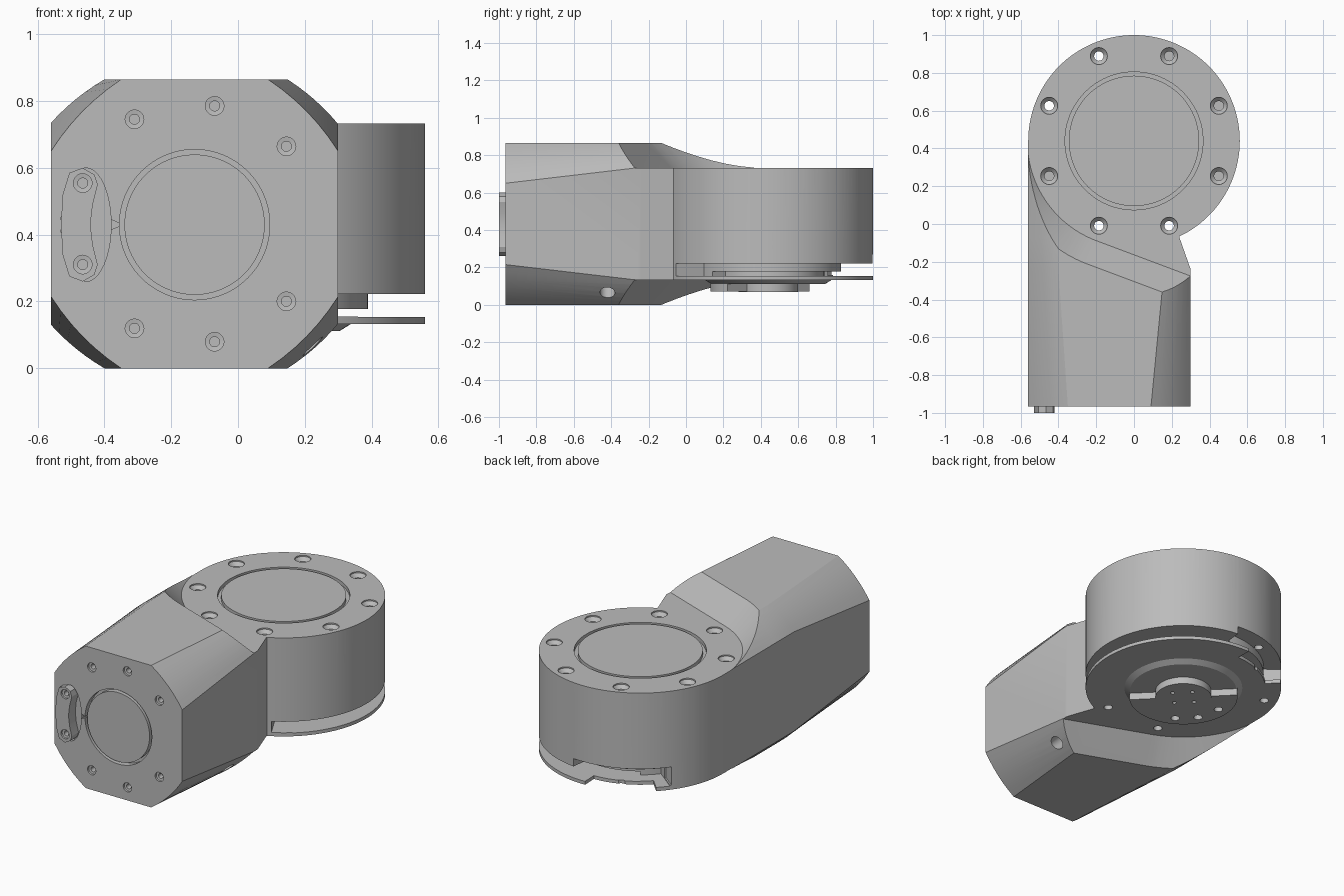
import bpy, bmesh
from math import sin, cos, pi, radians
from mathutils import Matrix, Vector

cube = bpy.data.objects.get("Cube")
if cube:
    bpy.data.objects.remove(cube, do_unlink=True)

grey = bpy.data.materials.new("plain_grey")
grey.use_nodes = True
grey.diffuse_color = (0.5, 0.5, 0.5, 1)
grey.node_tree.nodes["Principled BSDF"].inputs["Base Color"].default_value = (0.5, 0.5, 0.5, 1)

HUB = Vector((0, 0.44, 0))             # axis of the drum
MID = 0.4325                           # mid height of the arm
FRONT = Matrix.Rotation(pi / 2, 4, 'X')  # drawing plane to front plane, depth towards -y


def make(name, bm):
    bmesh.ops.recalc_face_normals(bm, faces=bm.faces)
    mesh = bpy.data.meshes.new(name)
    bm.to_mesh(mesh)
    bm.free()
    mesh.materials.append(grey)
    obj = bpy.data.objects.new(name, mesh)
    bpy.context.collection.objects.link(obj)
    return obj


def skin(bm, rings, closed=False):
    """Bridge rings of points; cap the ends unless the rings form a loop."""
    vs = [[bm.verts.new(p) for p in ring] for ring in rings]
    n = len(vs[0])
    pairs = list(zip(vs, vs[1:])) + ([(vs[-1], vs[0])] if closed else [])
    for a, b in pairs:
        for i in range(n):
            j = (i + 1) % n
            bm.faces.new((a[i], a[j], b[j], b[i]))
    if not closed:
        bm.faces.new(vs[0])
        bm.faces.new(vs[-1])
    return bm


def lathe(bm, profile, loc, axis=(0, 0, 1), segs=32, closed=False):
    m = Matrix.Translation(loc) @ Vector(axis).to_track_quat('Z', 'Y').to_matrix().to_4x4()
    rings = [[m @ Vector((r * cos(2 * pi * i / segs), r * sin(2 * pi * i / segs), z))
              for i in range(segs)] for r, z in profile]
    return skin(bm, rings, closed)


def prism(bm, pts, z0, z1, m=Matrix()):
    return skin(bm, [[m @ Vector((x, y, z)) for x, y in pts] for z in (z0, z1)])


def sector(r0, r1, a0, a1, n=48):
    angles = [radians(a0 + (a1 - a0) * i / n) for i in range(n + 1)]
    ring = lambda r, aa: [(HUB.x + r * cos(a), HUB.y + r * sin(a)) for a in aa]
    return ring(r1, angles) + ring(r0, angles[::-1])


def boolean(target, bm, operation='DIFFERENCE'):
    tool = make("cutter", bm)
    tool.hide_render = True
    mod = target.modifiers.new("cut", 'BOOLEAN')
    mod.operation, mod.solver, mod.object = operation, 'EXACT', tool
    bpy.context.view_layer.objects.active = target
    bpy.ops.object.modifier_apply(modifier=mod.name)
    bpy.data.objects.remove(tool, do_unlink=True)


def smooth(obj):
    bpy.ops.object.select_all(action='DESELECT')
    obj.select_set(True)
    bpy.context.view_layer.objects.active = obj
    bpy.ops.object.shade_smooth_by_angle(angle=radians(25))


def section(y, right, wl, wr, h, bulge):
    """Arm cross-section: a box with bowed corner chamfers."""
    left, top = -0.56, 2 * MID

    def corner(a, b):
        a, b = Vector(a), Vector(b)
        out = Vector((b.y - a.y, a.x - b.x)).normalized()
        return [a.lerp(b, t / 6) + out * bulge * 4 * t / 6 * (1 - t / 6) for t in range(7)]
    pts = corner((right - wr, 0), (right, h))
    pts += corner((right, top - h), (right - wr, top))
    pts += corner((left + wl, top), (left, top - h))
    pts += corner((left, h), (left + wl, 0))
    return [(p.x, y, p.y) for p in pts]


# Arm that blends into the drum
body = make("arm_and_drum_housing", skin(bmesh.new(), [
    section(-0.965, 0.3, 0.21, 0.21, 0.215, 0.016),
    section(-0.24, 0.3, 0.16, 0.14, 0.13, 0.008),
    section(-0.07, 0.24, 0.16, 0.14, 0.13, 0.008),
    section(0.44, 0.24, 0.16, 0.14, 0.13, 0.008)]))
boolean(body, lathe(bmesh.new(), [(0.56, 0.08), (0.56, 0.79)], HUB, segs=128), 'UNION')

# Sloped shoulders above and below: a cone swept along its tangent
for s in (1, -1):
    bm = bmesh.new()
    for shift in (0, 1.2):
        for r, z in ((0.565, 0.3), (0.735, 0.47)):
            for i in range(96):
                a = 2 * pi * i / 96
                bm.verts.new((r * cos(a) + 0.936 * shift,
                              HUB.y + r * sin(a) - 0.351 * shift, MID + s * z))
    hull = bmesh.ops.convex_hull(bm, input=bm.verts)
    loose = [v for v in bm.verts if not v.link_faces]
    bmesh.ops.delete(bm, geom=loose, context='VERTS')
    boolean(body, bm)

# Open slot between drum and bottom flange, with a rear notch
for r, a0, a1, z0, z1 in ((0.39, -62, 142, 0.155, 0.222),
                          (0.30, -50, 125, 0.153, 0.177),
                          (0.46, 84, 143, 0.16, 0.27),
                          (0.47, 92, 134, 0.1, 0.2)):
    boolean(body, prism(bmesh.new(), sector(r, 0.66, a0, a1), z0, z1))

# Ring grooves on the drum top and on the front face
boolean(body, lathe(bmesh.new(), [(0.345, 0.71), (0.365, 0.71), (0.365, 0.76), (0.345, 0.76)],
                    HUB, segs=96, closed=True))
bm = lathe(bmesh.new(), [(0.21, 0.93), (0.225, 0.93), (0.225, 1), (0.21, 1)],
           (-0.13, 0, 0.43), (0, -1, 0), 96, True)
boolean(body, bm)
boolean(body, prism(bmesh.new(), [(-0.38, 0.445), (-0.345, 0.43), (-0.38, 0.415)], 0.94, 1, FRONT))

# Connector pocket and the raised connector in it
pocket = [(-0.455 + 0.075 * cos(2 * pi * i / 40), 0.43 + 0.17 * sin(2 * pi * i / 40))
          for i in range(40)]
boolean(body, prism(bmesh.new(), pocket, 0.935, 1.02, FRONT))
half = [(-0.53, 0.0), (-0.525, 0.09), (-0.505, 0.155), (-0.465, 0.17),
        (-0.43, 0.15), (-0.42, 0.12), (-0.435, 0.06), (-0.442, 0.0)]
outline = [(x, 0.43 + d) for x, d in half] + [(x, 0.43 - d) for x, d in half[-2:0:-1]]
boolean(body, prism(bmesh.new(), outline, 0.92, 1.0, FRONT), 'UNION')

# Stepped screw holes around the drum top
bm = bmesh.new()
for k in range(8):
    a = radians(22.5 + 45 * k)
    depth = 0.3 if k in (0, 1, 4, 7) else 0.8
    lathe(bm, [(0.045, 0.02), (0.045, -0.01), (0.025, -0.03), (0.025, -depth)],
          HUB + Vector((0.486 * cos(a), 0.486 * sin(a), 0.735)), segs=24)
boolean(body, bm)

# Screw holes on the front face and in the connector
bm = bmesh.new()
for s in (1, -1):
    for x, d, y in ((-0.31, 0.313, -0.965), (-0.07, 0.353, -0.965),
                    (0.145, 0.232, -0.965), (-0.465, 0.122, -1.0)):
        lathe(bm, [(0.028, 0.02), (0.028, -0.012), (0.015, -0.014), (0.015, -0.06)],
              (x, y, MID + s * d), (0, -1, 0), 20)
boolean(body, bm)

# Cable hole through the lower chamfer
boolean(body, lathe(bmesh.new(), [(0.04, -0.1), (0.04, 0.1)], (0.22, -0.42, 0.07), (1, 0, -1)))
smooth(body)

# Output plate, half ring and hub under the drum
plate = make("output_plate", lathe(bmesh.new(), [(0.305, 0.112), (0.345, 0.137)], HUB, segs=96))
half_ring = make("output_half_ring", prism(bmesh.new(), sector(0.15, 0.31, 135, 315), 0.07, 0.115))
bm = bmesh.new()
for angle in (175, 210, 241):
    a = radians(angle)
    lathe(bm, [(0.025, 0.05), (0.025, 0.1)], HUB + Vector((0.245 * cos(a), 0.245 * sin(a), 0)))
boolean(half_ring, bm)
hub = make("output_hub", lathe(bmesh.new(), [(0.16, 0.069), (0.16, 0.115)], HUB, segs=64))
bm = bmesh.new()
for k in range(4):
    a = pi / 2 * k
    lathe(bm, [(0.012, 0.05), (0.012, 0.1)], HUB + Vector((0.08 * cos(a), 0.08 * sin(a), 0)), segs=16)
boolean(hub, bm)
for part in (plate, half_ring, hub):
    smooth(part)
